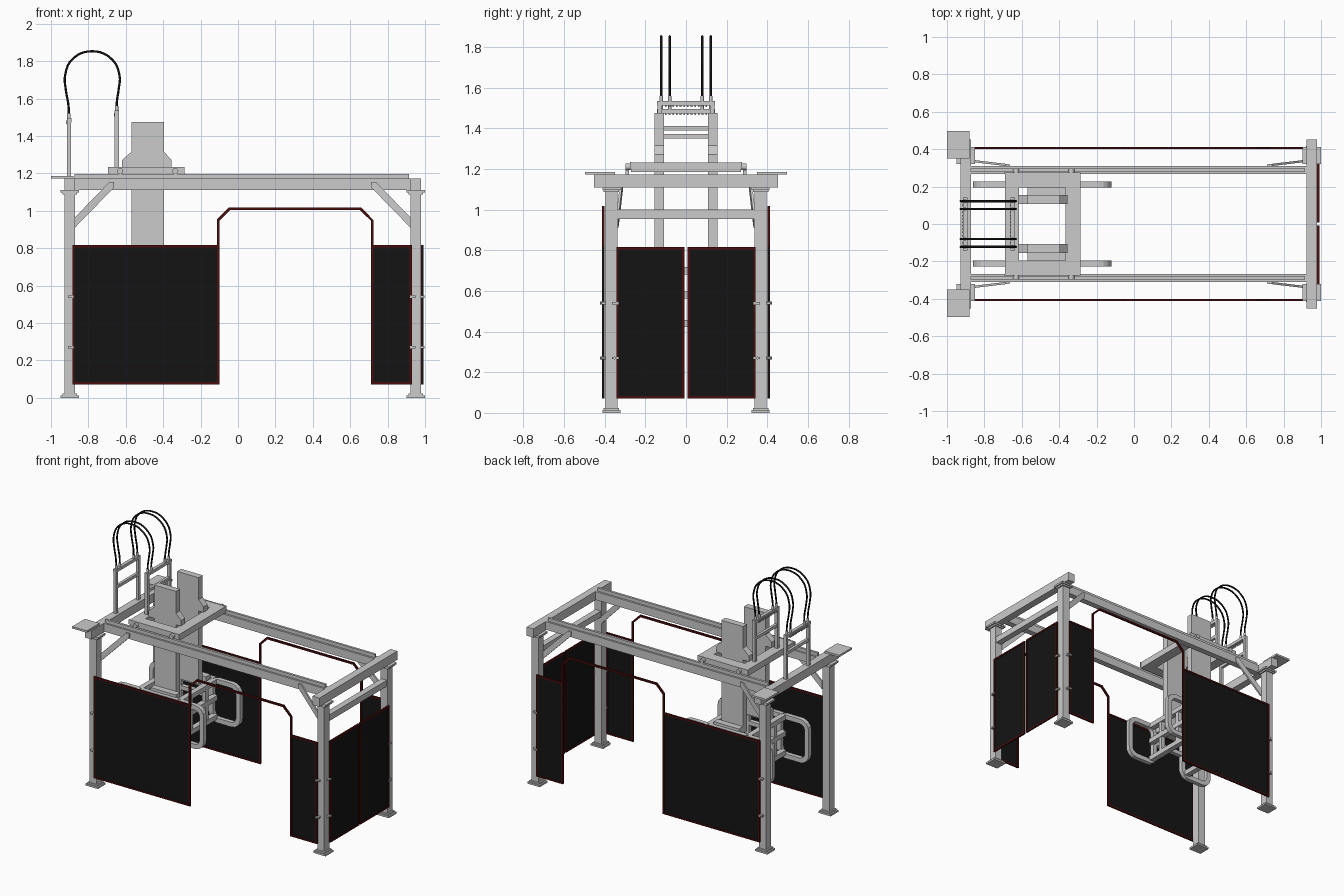
import bpy, bmesh, math
from mathutils import Vector

if "Cube" in bpy.data.objects:
    bpy.data.objects.remove(bpy.data.objects["Cube"])


def material(name, rgb):
    m = bpy.data.materials.new(name)
    m.diffuse_color = (*rgb, 1)
    m.use_nodes = True
    m.node_tree.nodes["Principled BSDF"].inputs["Base Color"].default_value = m.diffuse_color
    return m


RED = material("dark_red_frame", (0.07, 0.004, 0.004))
BLACK = material("black_panel", (0.007, 0.007, 0.007))


def finish(name, bm, mat=None):
    bmesh.ops.recalc_face_normals(bm, faces=bm.faces)
    me = bpy.data.meshes.new(name)
    bm.to_mesh(me)
    bm.free()
    ob = bpy.data.objects.new(name, me)
    bpy.context.collection.objects.link(ob)
    if mat:
        me.materials.append(mat)
    return ob


def box(name, x, y, z, mat=None):
    """Box from three (min, max) ranges."""
    bm = bmesh.new()
    bmesh.ops.create_cube(bm, size=1)
    for v in bm.verts:
        v.co = [sum(r) / 2 + c * abs(r[1] - r[0]) for r, c in zip((x, y, z), v.co)]
    return finish(name, bm, mat)


def mid(c, w):
    return (c - w / 2, c + w / 2)


def side(s, a, b):
    return tuple(sorted((s * a, s * b)))


def prism(name, outline, y, mat=None):
    """Outline in the xz plane extruded between two y values."""
    bm = bmesh.new()
    a, b = ([bm.verts.new((p[0], yy, p[1])) for p in outline] for yy in y)
    bm.faces.new(a)
    bm.faces.new(b)
    for i in range(len(a)):
        j = (i + 1) % len(a)
        bm.faces.new((a[i], a[j], b[j], b[i]))
    return finish(name, bm, mat)


def cyl(name, p, q, r, n=12, mat=None):
    bm = bmesh.new()
    p, q = Vector(p), Vector(q)
    bmesh.ops.create_cone(bm, cap_ends=True, segments=n, radius1=r, radius2=r, depth=(q - p).length)
    rot = (q - p).to_track_quat('Z', 'Y')
    for v in bm.verts:
        v.co = rot @ v.co + (p + q) / 2
    return finish(name, bm, mat)


def rounded(x0, x1, z0, z1, r, n=4):
    pts = []
    for k, (cx, cz) in enumerate(((x1 - r, z1 - r), (x0 + r, z1 - r), (x0 + r, z0 + r), (x1 - r, z0 + r))):
        for i in range(n + 1):
            a = (k + i / n) * math.pi / 2
            pts.append((cx + r * math.cos(a), cz + r * math.sin(a)))
    return pts


def ring(name, outer, inner, y):
    """Closed loop between two outlines, extruded in y."""
    bm = bmesh.new()
    rows = [[bm.verts.new((p[0], yy, p[1])) for p in o]
            for o, yy in ((outer, y[0]), (outer, y[1]), (inner, y[1]), (inner, y[0]))]
    n = len(outer)
    for k in range(4):
        for i in range(n):
            a, b, j = rows[k], rows[(k + 1) % 4], (i + 1) % n
            bm.faces.new((a[i], a[j], b[j], b[i]))
    return finish(name, bm)


# Posts with stepped feet and head flanges
for x in (-0.90, 0.95):
    for s in (-1, 1):
        y = s * 0.367
        box("post", mid(x, 0.056), mid(y, 0.06), (0.015, 1.10))
        box("foot_plate", mid(x, 0.10), mid(y, 0.09), (0, 0.013))
        box("foot_step", mid(x, 0.078), mid(y, 0.076), (0.013, 0.024))
        box("head_flange", mid(x, 0.10), mid(y, 0.09), (1.097, 1.11))
        box("head_step", mid(x, 0.078), mid(y, 0.076), (1.086, 1.097))
    box("end_beam", mid(x, 0.055), (-0.453, 0.453), (1.108, 1.172))
box("end_tie_bar", mid(0.95, 0.045), (-0.338, 0.338), (0.955, 1.0))

for s in (-1, 1):
    # Long beams with running rails, corner plates and diagonal braces
    box("long_beam", (-0.873, 0.925), side(s, 0.266, 0.310), (1.112, 1.172))
    box("running_rail", (-0.873, 0.915), side(s, 0.280, 0.297), (1.172, 1.196))
    box("corner_plate", (-1.0, -0.88), side(s, 0.35, 0.497), (1.172, 1.186))
    for px, d in ((-0.872, 1), (0.922, -1)):
        brace = prism("diagonal_brace", [(px, 0.91), (px, 0.965), (px + d * 0.185, 1.155),
                                         (px + d * 0.21, 1.155), (px + d * 0.21, 1.125)], (-0.006, 0.006))
        for v in brace.data.vertices:
            v.co.y += s * (0.338 - 0.12 * abs(v.co.x - px))

    # Side guard panels with frames and the opening arch
    yp, yf = side(s, 0.404, 0.410), side(s, 0.401, 0.413)
    for x0, x1 in ((-0.885, -0.10), (0.712, 0.93)):
        box("side_panel", (x0, x1), yp, (0.072, 0.815), BLACK)
        for e in (x0, x1 - 0.012):
            box("side_panel_stile", (e, e + 0.012), yf, (0.072, 0.817), RED)
        for e in (0.072, 0.805):
            box("side_panel_rail", (x0, x1), yf, (e, e + 0.012), RED)
    prism("opening_arch", [(-0.112, 0.80), (-0.112, 0.955), (-0.05, 1.018), (0.658, 1.018), (0.725, 0.95),
                           (0.725, 0.80), (0.712, 0.80), (0.712, 0.945), (0.652, 1.004), (-0.043, 1.004),
                           (-0.099, 0.948), (-0.099, 0.80)], yf, RED)

    # End guard panels
    y0, y1 = side(s, 0.008, 0.343)
    box("end_panel", (0.982, 0.988), (y0, y1), (0.072, 0.815), BLACK)
    for e in (y0, y1 - 0.012):
        box("end_panel_stile", (0.979, 0.991), (e, e + 0.012), (0.072, 0.817), RED)
    for e in (0.072, 0.805):
        box("end_panel_rail", (0.979, 0.991), (y0, y1), (e, e + 0.012), RED)

    # Panel clips and bolts
    for z in (0.27, 0.54):
        for x in (-0.895, 0.935):
            box("side_clip", mid(x, 0.03), side(s, 0.395, 0.416), mid(z, 0.012))
            cyl("side_bolt", (x, s * 0.395, z), (x, s * 0.422, z), 0.007, 8)
        box("end_clip", (0.976, 0.993), mid(s * 0.348, 0.03), mid(z, 0.012))
        cyl("end_bolt", (0.976, s * 0.352, z), (0.998, s * 0.352, z), 0.007, 8)

# Trolley frame
for x in ((-0.69, -0.615), (-0.365, -0.287)):
    box("trolley_cross_member", x, (-0.27, 0.27), (1.186, 1.232))
for s in (-1, 1):
    box("trolley_side_member", (-0.615, -0.365), side(s, 0.195, 0.27), (1.186, 1.232))
    for x in (-0.63, -0.335):
        cyl("trolley_wheel", (x, s * 0.274, 1.212), (x, s * 0.297, 1.212), 0.016, 16)
    box("trolley_skirt", (-0.695, -0.285), side(s, 0.268, 0.276), (1.20, 1.234))

    # Lift columns with shoulder gussets
    yc = side(s, 0.108, 0.155)
    box("lift_column", (-0.57, -0.395), yc, (0.69, 1.475))
    for x, t, e in ((-0.57, -0.59, -0.62), (-0.395, -0.378, -0.355)):
        prism("column_gusset", [(x, 1.23), (e, 1.23), (e, 1.272), (x, 1.315)], yc)
    box("arm_carrier", (-0.57, -0.365), side(s, 0.15, 0.20), (0.66, 0.74))

    # Gripper arms: long bar plus a rounded loop at each end
    ya = side(s, 0.195, 0.227)
    box("gripper_long_bar", (-0.64, -0.335), ya, (0.685, 0.72))
    box("gripper_low_bar", (-0.64, -0.335), ya, (0.565, 0.595))
    for x0, x1 in ((-0.86, -0.60), (-0.375, -0.12)):
        ring("gripper_loop", rounded(x0, x1, 0.40, 0.72, 0.07),
             rounded(x0 + 0.034, x1 - 0.034, 0.434, 0.686, 0.04), ya)

# Gripper cross bars joining both arms
for x in (-0.65, -0.33):
    for z in (0.70, 0.58, 0.44):
        box("gripper_cross_bar", mid(x, 0.04), (-0.205, 0.205), mid(z, 0.036))
    box("gripper_upright", mid(x, 0.03), mid(0.09, 0.03), (0.44, 0.70))
    box("gripper_upright", mid(x, 0.03), mid(-0.09, 0.03), (0.44, 0.70))

# Hose stands, one on the end beam and one on the trolley
for x, z0, zt in ((-0.903, 1.17, 1.495), (-0.648, 1.23, 1.535)):
    for s in (-1, 1):
        box("hose_stand_post", mid(x, 0.022), mid(s * 0.13, 0.022), (z0, zt))
    box("hose_stand_top_bar", mid(x, 0.024), (-0.142, 0.142), (zt - 0.022, zt))
    box("hose_stand_lower_bar", mid(x, 0.02), (-0.12, 0.12), (zt - 0.145, zt - 0.123))
    for i in range(12):
        y = -0.099 + i * 0.018
        box("hose_stand_tooth", mid(x - 0.012, 0.008), mid(y, 0.008), (zt - 0.03, zt - 0.012))

# Looping hoses with end fittings
path = [(-0.904, 1.49), (-0.906, 1.56), (-0.921, 1.65), (-0.925, 1.72), (-0.886, 1.81), (-0.78, 1.853),
        (-0.674, 1.81), (-0.633, 1.72), (-0.638, 1.65), (-0.648, 1.58), (-0.649, 1.53)]
for y in (-0.122, -0.08, 0.08, 0.122):
    cu = bpy.data.curves.new("hose", 'CURVE')
    cu.dimensions = '3D'
    cu.bevel_depth = 0.006
    cu.bevel_resolution = 2
    cu.resolution_u = 5
    cu.use_fill_caps = True
    sp = cu.splines.new('BEZIER')
    sp.bezier_points.add(len(path) - 1)
    for bp, (px, pz) in zip(sp.bezier_points, path):
        bp.co = (px, y, pz)
        bp.handle_left_type = bp.handle_right_type = 'AUTO'
    cu.materials.append(BLACK)
    bpy.context.collection.objects.link(bpy.data.objects.new("hose", cu))
    for px, pz in (path[0], path[-1]):
        cyl("hose_fitting", (px, y, pz), (px, y, pz + 0.03), 0.009, 12)
